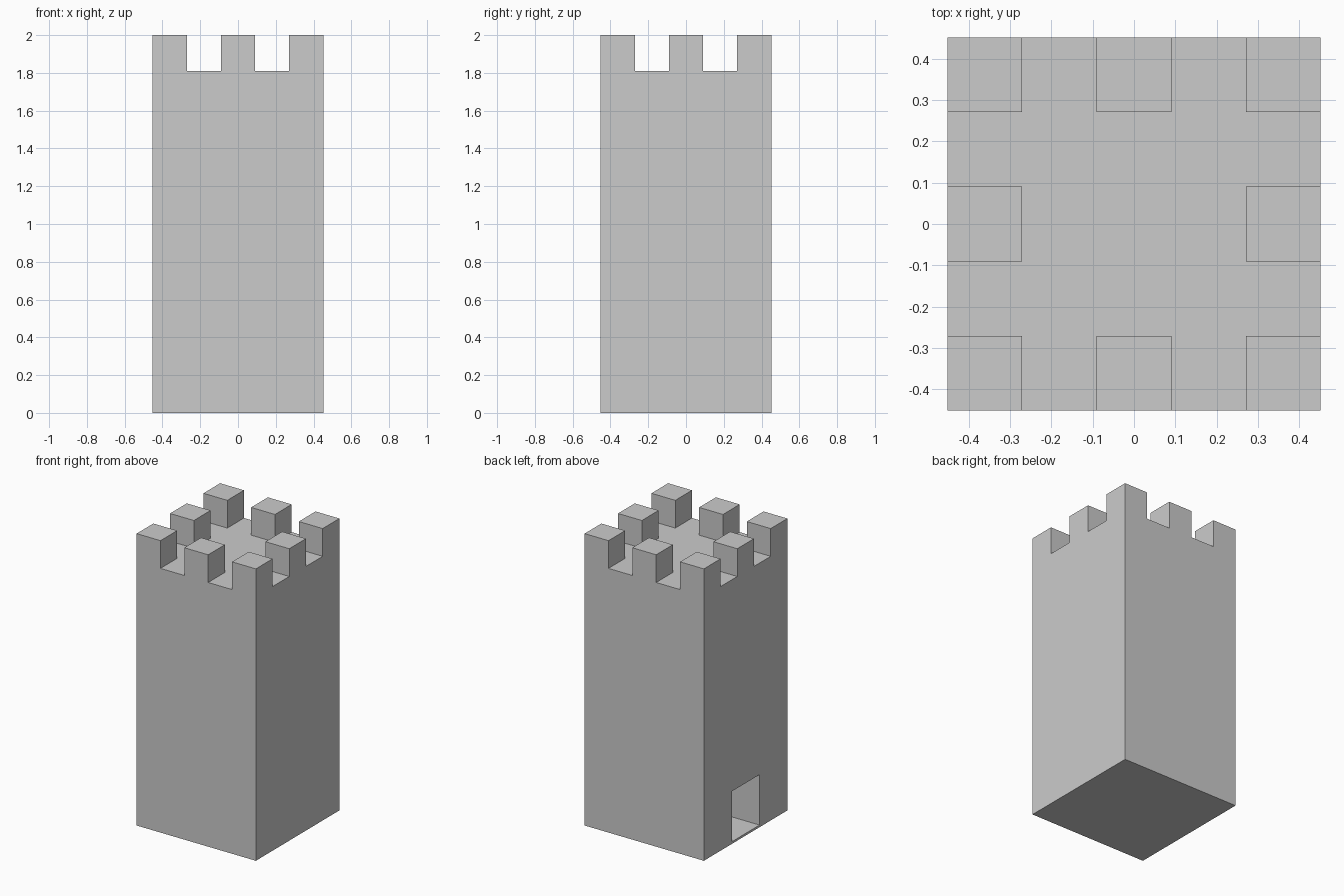
import bpy, bmesh

if "Cube" in bpy.data.objects:
    bpy.data.objects.remove(bpy.data.objects["Cube"])

HALF = 0.452        # half width of the tower
WALK = 1.81         # height of the roof deck
TOP = 2.0           # height of the merlon tops


def add_object(name, bm):
    mesh = bpy.data.meshes.new(name)
    bm.to_mesh(mesh)
    bm.free()
    obj = bpy.data.objects.new(name, mesh)
    bpy.context.collection.objects.link(obj)
    return obj


# Tower: 5 x 5 roof grid, walls extruded down, base filled
bm = bmesh.new()
bmesh.ops.create_grid(bm, x_segments=5, y_segments=5, size=HALF)
for v in bm.verts:
    v.co.z = WALK
rim = [e for e in bm.edges if e.is_boundary]
walls = bmesh.ops.extrude_edge_only(bm, edges=rim)["geom"]
for v in walls:
    if isinstance(v, bmesh.types.BMVert):
        v.co.z = 0
bmesh.ops.holes_fill(bm, edges=[e for e in bm.edges if e.is_boundary], sides=0)

# Merlons: every second roof cell except the middle one
step = HALF * 0.4
cells = []
for f in bm.faces:
    c = f.calc_center_median()
    i, j = round(c.x / step), round(c.y / step)
    if c.z > WALK - 0.01 and i % 2 == 0 and j % 2 == 0 and (i or j):
        cells.append(f)
for f in bmesh.ops.extrude_discrete_faces(bm, faces=cells)["faces"]:
    for v in f.verts:
        v.co.z = TOP
bmesh.ops.recalc_face_normals(bm, faces=bm.faces[:])
bmesh.ops.dissolve_limit(bm, angle_limit=0.01, verts=bm.verts[:], edges=bm.edges[:])
tower = add_object("castle_tower", bm)

# Doorway recess in the left side
bm = bmesh.new()
bmesh.ops.create_cube(bm, size=1)
bmesh.ops.scale(bm, vec=(0.6, 0.3, 0.345), verts=bm.verts[:])
bmesh.ops.translate(bm, vec=(-HALF, 0, 0.1875), verts=bm.verts[:])
cutter = add_object("doorway_cutter", bm)
cutter.hide_render = True
cutter.hide_set(True)
cut = tower.modifiers.new("doorway", 'BOOLEAN')
cut.operation = 'DIFFERENCE'
cut.solver = 'EXACT'
cut.object = cutter
